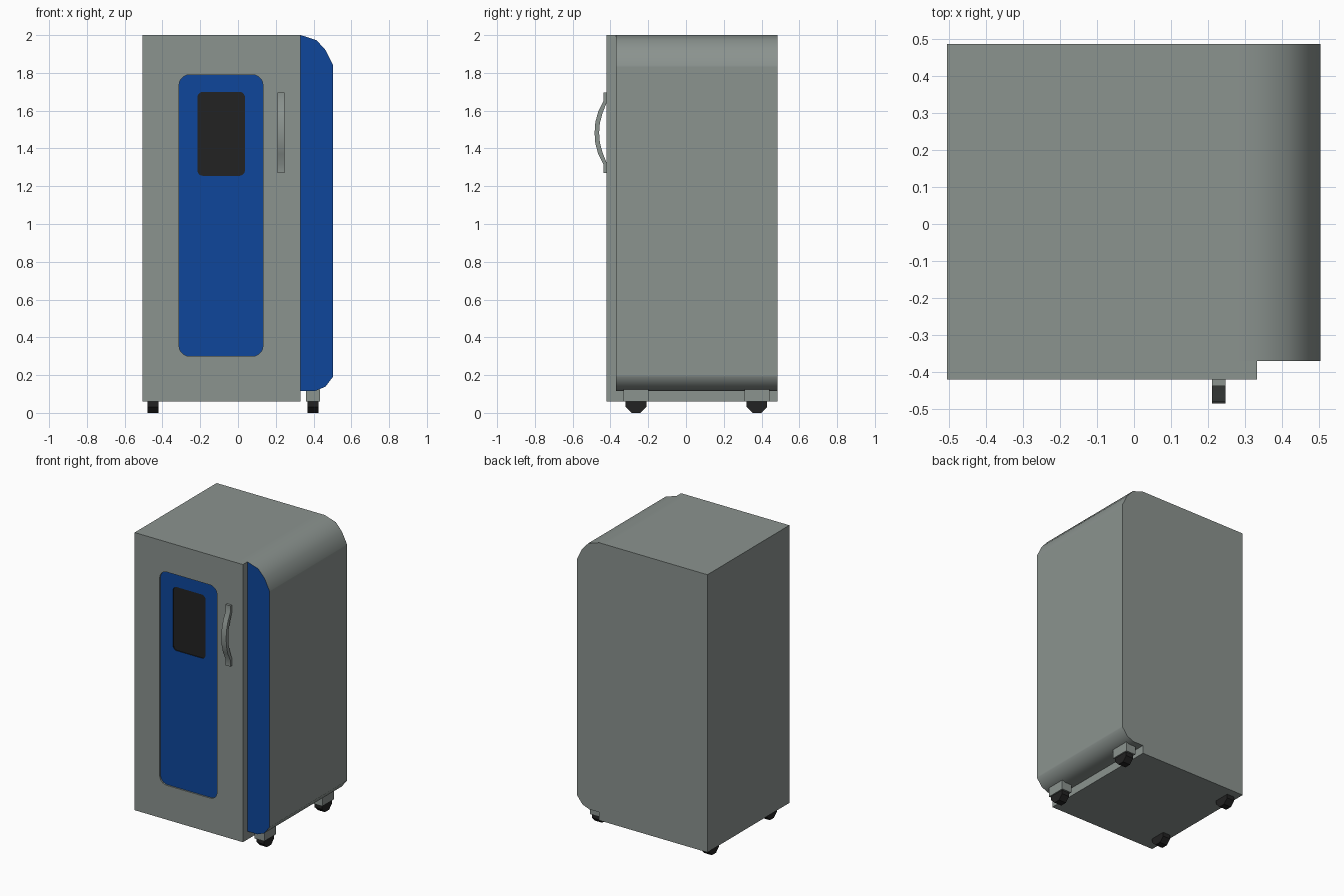
import bpy, bmesh, math

if "Cube" in bpy.data.objects:
    bpy.data.objects.remove(bpy.data.objects["Cube"])


def material(name, rgb):
    m = bpy.data.materials.new(name)
    m.diffuse_color = (*rgb, 1)
    m.use_nodes = True
    m.node_tree.nodes["Principled BSDF"].inputs["Base Color"].default_value = m.diffuse_color
    return m


GREY = material("grey_metal", (0.258, 0.292, 0.275))
BLUE = material("blue_panel", (0.0045, 0.061, 0.33))
BLACK = material("black", (0.016, 0.016, 0.016))


def finish(name, bm, mats, smooth=None):
    bmesh.ops.remove_doubles(bm, verts=bm.verts[:], dist=1e-5)
    me = bpy.data.meshes.new(name)
    bm.to_mesh(me)
    bm.free()
    for m in mats:
        me.materials.append(m)
    if smooth:
        me.shade_smooth()
        me.set_sharp_from_angle(angle=math.radians(smooth))
    ob = bpy.data.objects.new(name, me)
    bpy.context.collection.objects.link(ob)
    return ob


def rounded(x0, x1, z0, z1, r, n=5):
    """Rounded rectangle outline, anticlockwise seen from the front."""
    pts = []
    corners = ((x0 + r, z0 + r), (x1 - r, z0 + r), (x1 - r, z1 - r), (x0 + r, z1 - r))
    for k, (cx, cz) in enumerate(corners):
        for j in range(n + 1):
            a = math.pi + (k + j / n) * math.pi / 2
            pts.append((cx + r * math.cos(a), cz + r * math.sin(a)))
    return pts


def loop(bm, pts, y):
    return [bm.verts.new((x, y, z)) for x, z in pts]


def bridge(bm, a, b):
    """Quads from loop a to loop b; faces point to -y when b lies inside a."""
    n = len(a)
    for i in range(n):
        j = (i + 1) % n
        bm.faces.new((a[i], a[j], b[j], b[i]))


# Cabinet shell: one profile with the rounded right edge, run front to back
XD, YD, YB = 0.332, -0.37, 0.485
side = [(XD, 0.117), (0.41, 0.117), (0.462, 0.138), (0.503, 0.191), (0.503, 0.2),
        (0.503, 1.83), (0.503, 1.841), (0.464, 1.92), (0.416, 1.973), (XD, 2.0)]
profile = [(-0.505, 0.06), (XD, 0.06)] + side + [(0.28, 2.0), (-0.505, 2.0)]
bm = bmesh.new()
front, back = loop(bm, profile, YD), loop(bm, profile, YB)
bridge(bm, back, front)
bm.faces.new(back[::-1])
fascia = bm.faces.new(front[2:2 + len(side)])
fascia.material_index = 1
finish("cabinet_shell", bm, (GREY, BLUE), 38)

# Door slab with a rounded recess
YF, YP, YW = -0.42, -0.41, -0.404
rect = rounded(-0.505, XD, 0.06, 2.0, 0)
panel = rounded(-0.312, 0.132, 0.30, 1.79, 0.055)
glass = rounded(-0.215, 0.037, 1.255, 1.70, 0.03)
bm = bmesh.new()
loops = [loop(bm, rect, YD), loop(bm, rect, YF), loop(bm, panel, YF), loop(bm, panel, YP)]
for a, b in zip(loops, loops[1:]):
    bridge(bm, a, b)
finish("door", bm, (GREY,))

# Blue panel with the window opening
bm = bmesh.new()
bridge(bm, loop(bm, panel, YP), loop(bm, glass, YP))
finish("door_panel", bm, (BLUE,))

# Window set into the panel
bm = bmesh.new()
rim, pane = loop(bm, glass, YP), loop(bm, glass, YW)
bridge(bm, rim, pane)
bm.faces.new(pane)
finish("door_window", bm, (BLACK,))

# Bowed handle: side profile (y, z) swept across its width
ZM = 1.4825
outer = [(-0.437, 0.2125), (-0.437, 0.168), (-0.465, 0.112), (-0.480, 0.056), (-0.484, 0)]
inner = [(-0.42, 0.2125), (-0.42, 0.160), (-0.442, 0.104), (-0.456, 0.052), (-0.460, 0)]
full = lambda h: [(y, ZM + z) for y, z in h] + [(y, ZM - z) for y, z in h[-2::-1]]
o, i = full(outer), full(inner)
bm = bmesh.new()
rows = [[bm.verts.new((x, y, z)) for y, z in pts]
        for pts, x in ((o, 0.21), (o, 0.247), (i, 0.247), (i, 0.21))]
for k in range(4):
    a, b = rows[k], rows[(k + 1) % 4]
    for j in range(len(o) - 1):
        bm.faces.new((a[j], a[j + 1], b[j + 1], b[j]))
for j in (0, -1):
    bm.faces.new([r[j] for r in rows])
bmesh.ops.recalc_face_normals(bm, faces=bm.faces[:])
finish("door_handle", bm, (GREY,), 35)


# Casters: eight-sided wheels, with brackets
def box(name, x0, x1, y0, y1, z0, z1, mat):
    bm = bmesh.new()
    bmesh.ops.create_cube(bm, size=1)
    for v in bm.verts:
        v.co = (x0 + (v.co.x + 0.5) * (x1 - x0), y0 + (v.co.y + 0.5) * (y1 - y0),
                z0 + (v.co.z + 0.5) * (z1 - z0))
    finish(name, bm, (mat,))


def wheel(name, x, y, half=0.029, apothem=0.055):
    bm = bmesh.new()
    r = apothem / math.cos(math.pi / 8)
    ends = []
    for sx in (-half, half):
        ends.append([bm.verts.new((x + sx, y + r * math.cos(a), apothem + r * math.sin(a)))
                     for a in ((k + 0.5) * math.pi / 4 for k in range(8))])
    bridge(bm, *ends)
    for e in ends:
        bm.faces.new(e)
    bmesh.ops.recalc_face_normals(bm, faces=bm.faces[:])
    finish(name, bm, (BLACK,))


for sx, x in (("left", -0.45), ("right", 0.397)):
    for sy, y in (("front", -0.265), ("back", 0.375)):
        wheel(f"{sy}_{sx}_wheel", x, y)
        if sx == "right":
            box(f"{sy}_{sx}_bracket", x - 0.038, x + 0.038, y - 0.066, y + 0.066,
                0.06, 0.125, GREY)
